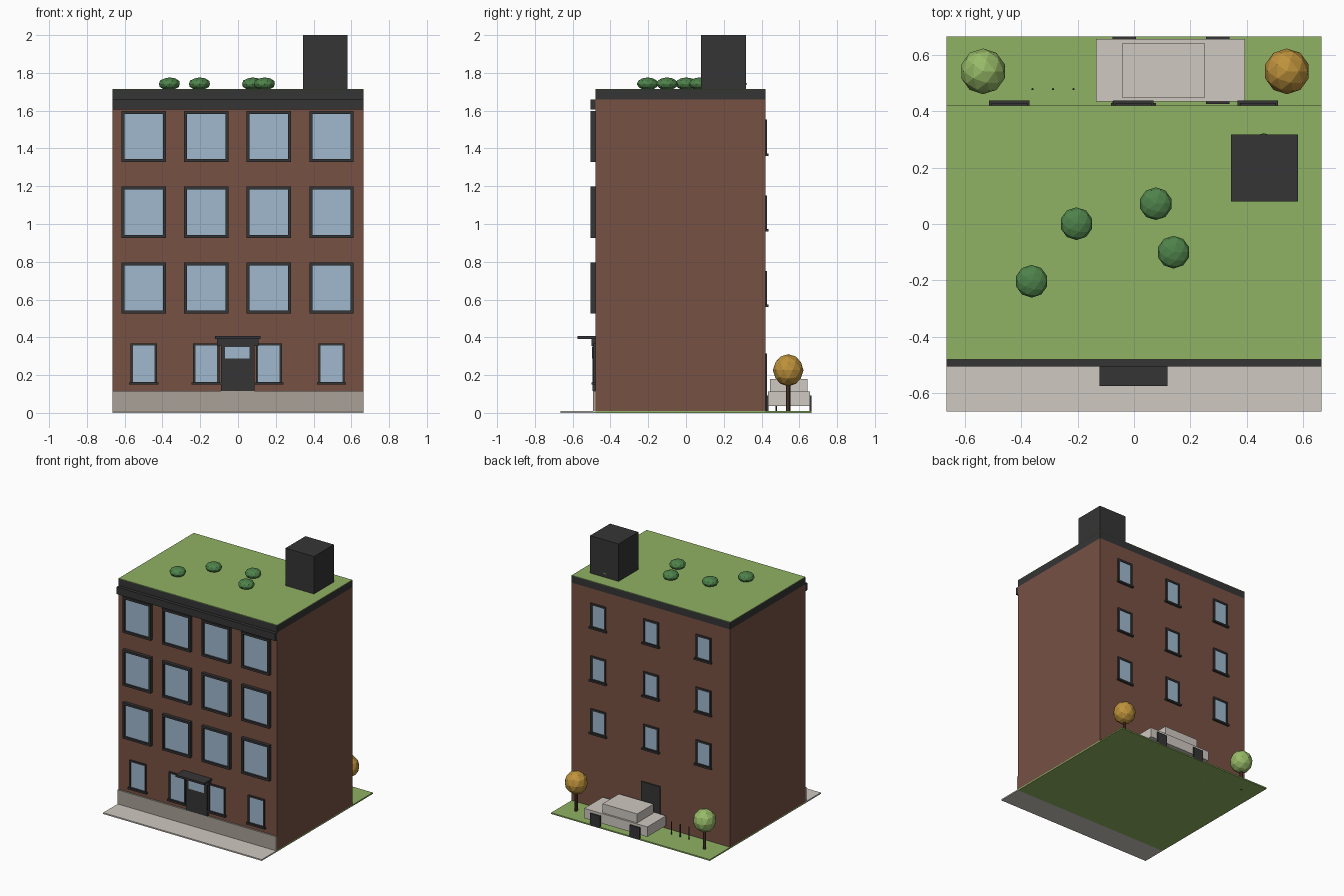
import bpy, bmesh
from mathutils import Matrix, Vector

old = bpy.data.objects.get("Cube")
if old:
    bpy.data.objects.remove(old, do_unlink=True)


def material(name, r, g, b):
    """Flat colour given as 0-255 display values, stored as linear."""
    lin = [((c / 255 + 0.055) / 1.055) ** 2.4 for c in (r, g, b)] + [1]
    m = bpy.data.materials.new(name)
    m.use_nodes = True
    m.diffuse_color = lin
    m.node_tree.nodes["Principled BSDF"].inputs["Base Color"].default_value = lin
    return m


brick = material("brick", 119, 81, 68)
dark = material("charcoal", 53, 53, 53)
glass = material("glass", 160, 185, 206)
grass = material("grass", 144, 178, 100)
pale = material("pale stone", 207, 200, 193)
stone = material("plinth stone", 170, 161, 151)
bush_green = material("bush green", 78, 130, 74)
leaf_green = material("leaf green", 152, 187, 104)
amber = material("autumn amber", 190, 146, 60)
bark = material("bark", 88, 62, 48)


def finish(name, bm, mat):
    me = bpy.data.meshes.new(name)
    bm.to_mesh(me)
    bm.free()
    me.materials.append(mat)
    ob = bpy.data.objects.new(name, me)
    bpy.context.collection.objects.link(ob)
    return ob


def boxes(name, mat, *spans):
    """One object made of boxes, each (x0, x1, y0, y1, z0, z1)."""
    bm = bmesh.new()
    for x0, x1, y0, y1, z0, z1 in spans:
        size = Matrix.Diagonal((x1 - x0, y1 - y0, z1 - z0, 1))
        mid = Vector((x0 + x1, y0 + y1, z0 + z1)) / 2
        bmesh.ops.create_cube(bm, size=1, matrix=Matrix.Translation(mid) @ size)
    return finish(name, bm, mat)


def ball(name, mat, pos, r, rz):
    bm = bmesh.new()
    bmesh.ops.create_icosphere(
        bm, subdivisions=2, radius=1,
        matrix=Matrix.Translation(pos) @ Matrix.Diagonal((r, r, rz, 1)))
    return finish(name, bm, mat)


def rod(name, mat, x, y, z0, z1, r, sides=8):
    bm = bmesh.new()
    bmesh.ops.create_cone(
        bm, cap_ends=True, segments=sides, radius1=r, radius2=r, depth=z1 - z0,
        matrix=Matrix.Translation((x, y, (z0 + z1) / 2)))
    return finish(name, bm, mat)


def window(name, x, z0, z1, w, wall, side, depth, rim, sill=0.0):
    """Four-bar frame with recessed pane; side is -1 for front, 1 for back."""
    def ys(d):
        return sorted((wall, wall + side * d))
    a, b = x - w / 2, x + w / 2
    y = ys(depth)
    bars = [(a, a + rim, *y, z0, z1), (b - rim, b, *y, z0, z1),
            (a + rim, b - rim, *y, z0, z0 + rim), (a + rim, b - rim, *y, z1 - rim, z1)]
    if sill:
        bars.append((a - 0.008, b + 0.008, *ys(sill), z0 - 0.004, z0 + 0.009))
    boxes(name + "_frame", dark, *bars)
    boxes(name + "_pane", glass,
          (a + rim, b - rim, *ys(depth * 0.4), z0 + rim, z1 - rim))


W, FRONT, BACK, EDGE = 0.665, -0.48, 0.42, 0.665

# Ground
boxes("lawn", grass, (-W, W, FRONT, EDGE, 0, 0.01))
boxes("pavement", pale, (-W, W, -EDGE, FRONT, 0, 0.01))

# Building shell
boxes("walls", brick, (-W, W, FRONT, BACK, 0.01, 1.66))
boxes("plinth", stone, (-W, W, FRONT - 0.012, FRONT, 0.01, 0.117))
boxes("roof_edge", dark, (-W, W, FRONT, BACK, 1.66, 1.712))
boxes("cornice", dark, (-W, W, FRONT - 0.025, FRONT, 1.606, 1.66))
boxes("roof_lawn", grass, (-W, W, FRONT, BACK, 1.712, 1.716))
boxes("roof_house", dark, (0.343, 0.581, 0.08, 0.318, 1.716, 2.0))

# Front windows
for col, x in enumerate((-0.499, -0.168, 0.163, 0.495)):
    for row in range(3):
        z = 0.525 + 0.401 * row
        window(f"front_window_{row}_{col}", x, z, z + 0.272, 0.235, FRONT, -1, 0.025, 0.016)
    window(f"ground_window_{col}", x, 0.153, 0.368, 0.138, FRONT, -1, 0.012, 0.011, 0.02)

# Back windows
for col, x in enumerate((-0.442, -0.002, 0.439)):
    for row in range(3):
        z = 0.564 + 0.4 * row
        window(f"back_window_{row}_{col}", x, z, z + 0.188, 0.128, BACK, 1, 0.009, 0.014, 0.017)

# Doors and canopy
boxes("front_door", dark, (-0.09, 0.088, FRONT - 0.014, FRONT, 0.117, 0.36))
boxes("front_door_light", glass, (-0.068, 0.062, FRONT - 0.017, FRONT - 0.014, 0.288, 0.35))
boxes("canopy", dark, (-0.122, 0.118, FRONT - 0.094, FRONT, 0.392, 0.407),
      (-0.112, 0.108, FRONT - 0.02, FRONT, 0.355, 0.392))
boxes("back_door", dark, (-0.082, 0.078, BACK, BACK + 0.009, 0.01, 0.315))

# Parked car
boxes("car_body", pale, (-0.135, 0.394, 0.434, 0.656, 0.037, 0.112))
boxes("car_cabin", pale, (-0.04, 0.25, 0.446, 0.642, 0.112, 0.18))
boxes("car_wheels", dark, *[(x, x + 0.084, y, y + 0.011, 0.003, 0.093)
                            for x in (-0.077, 0.255) for y in (0.426, 0.654)])

# Garden trees and posts
for name, x, mat in (("green_tree", -0.535, leaf_green), ("amber_tree", 0.542, amber)):
    rod(name + "_trunk", bark, x, 0.541, 0, 0.17, 0.011)
    ball(name + "_crown", mat, (x, 0.541, 0.226), 0.081, 0.085)
for i, x in enumerate((-0.36, -0.287, -0.214)):
    rod(f"garden_post_{i}", dark, x, 0.478, 0, 0.105, 0.004, 6)

# Roof bushes
for i, (x, y) in enumerate(((-0.363, -0.203), (-0.204, 0.001), (0.077, 0.072),
                            (0.14, -0.1), (0.46, 0.264))):
    ball(f"roof_bush_{i}", bush_green, (x, y, 1.742), 0.058, 0.034)
